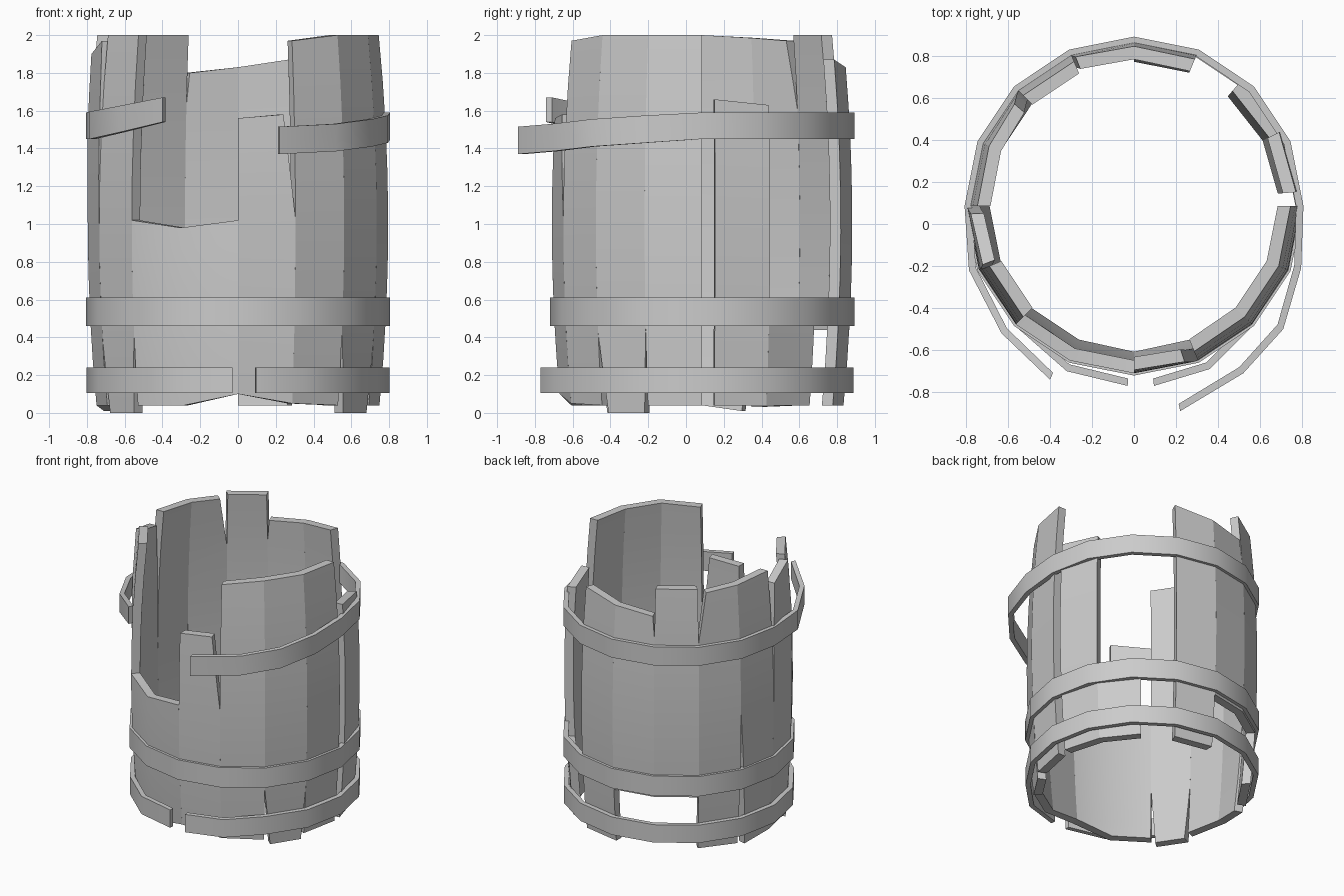
import bpy, bmesh, math

if "Cube" in bpy.data.objects:
    bpy.data.objects.remove(bpy.data.objects["Cube"])

CY = 0.085           # barrel axis sits slightly behind the origin
STEP = math.radians(22.5)
THICK = 0.062
LEVELS = 9


def polar(k, r):
    # k counts sixteenths of a turn, from the front towards +x
    return r * math.sin(k * STEP), CY - r * math.cos(k * STEP)


def radius(z):
    return 0.795 - 0.05 * (z - 1.0) ** 2


def finish(name, bm):
    bmesh.ops.recalc_face_normals(bm, faces=bm.faces)
    me = bpy.data.meshes.new(name)
    bm.to_mesh(me)
    bm.free()
    ob = bpy.data.objects.new(name, me)
    bpy.context.collection.objects.link(ob)
    bpy.ops.object.select_all(action='DESELECT')
    ob.select_set(True)
    bpy.context.view_layer.objects.active = ob
    bpy.ops.object.shade_smooth_by_angle(angle=math.radians(30))
    return ob


def skin(bm, sections, closed=False):
    # join equal vertex loops into a solid strip
    n = len(sections[0])
    pairs = list(zip(sections, sections[1:]))
    if closed:
        pairs.append((sections[-1], sections[0]))
    for a, b in pairs:
        for i in range(n):
            j = (i + 1) % n
            bm.faces.new((a[i], a[j], b[j], b[i]))


def column(bm, k, zb, zt, low=None, high=None, out=0.0):
    # low / high = (z where the split starts, angular shift at the end)
    zs = [zb + (zt - zb) * i / (LEVELS - 1) for i in range(LEVELS)]
    for c in (low, high):
        if c:
            i = min(range(1, LEVELS - 1), key=lambda q: abs(zs[q] - c[0]))
            zs[i] = c[0]
    outer, inner = [], []
    for z in zs:
        kk = k
        if low and z < low[0]:
            kk += low[1] * (low[0] - z) / (low[0] - zb)
        if high and z > high[0]:
            kk += high[1] * (z - high[0]) / (zt - high[0])
        r = radius(z) + out * max(0, z - 1)
        outer.append(bm.verts.new((*polar(kk, r), z)))
        inner.append(bm.verts.new((*polar(kk, r - THICK), z)))
    return outer, inner


def stave(name, cols, out=0.0):
    bm = bmesh.new()
    built = [column(bm, *c, out=out) for c in cols]
    skin(bm, [o + i[::-1] for o, i in built])
    for o, i in (built[0], built[-1]):
        for q in range(LEVELS - 1):
            bm.faces.new((o[q], o[q + 1], i[q + 1], i[q]))
    finish(name, bm)


# Staves: (position, bottom, top, bottom split, top split)
stave("front_low_stave", [(-2, .04, 1.02), (-1, .04, .98), (0, .10, 1.02)])
stave("front_split_stave", [(0, .10, 1.56), (1, .05, 1.58, None, (1.03, -.2))])
stave("front_right_stave", [(1, .05, 1.97), (2, .04, 2.0)])
stave("right_long_stave", [(2, 0, 2.0, (.43, .15)), (3, 0, 2.0, (.43, -.07))])
stave("right_stave", [(3, .04, 2.0), (4, .04, 2.0)])
stave("right_loose_stave", [(4.22, .04, 1.66), (5.2, .04, 1.63)])
stave("right_stub_stave", [(5.2, .04, .5), (6.2, .04, .5)])
stave("back_right_stave", [(7, .04, 1.87), (8, .04, 1.83)])
stave("back_left_stave", [(8, .44, 1.83), (9, .44, 1.80, None, (1.63, -.05))])
stave("back_tall_stave", [(9, .44, 2.0), (10, .44, 2.0)])
stave("left_back_stave", [(10, .04, 1.97, None, (1.6, .2)), (11, .03, 1.985)])
stave("left_stave", [(11, .01, 1.985, (1.05, .2)), (12, .04, 2.0)])
stave("left_bent_stave", [(12, .04, 1.90, None, (1.5, .12)),
                          (13, .04, 1.97, None, (1.63, -.06))], out=.025)
stave("left_long_stave", [(13, 0, 2.0, (.43, .1)), (14, 0, 2.0, (.43, -.12))])


def hoop(name, pts, closed=False, t=0.035):
    # pts: outer x, y, lower z, upper z
    bm = bmesh.new()
    secs = []
    for x, y, z0, z1 in pts:
        f = 1 - t / math.hypot(x, y - CY)
        xi, yi = x * f, CY + (y - CY) * f
        secs.append([bm.verts.new(p) for p in
                     ((x, y, z0), (x, y, z1), (xi, yi, z1), (xi, yi, z0))])
    skin(bm, secs, closed)
    if not closed:
        bm.faces.new(secs[0])
        bm.faces.new(secs[-1])
    finish(name, bm)


def arc(k0, k1, r, z0, z1):
    return [(*polar(k, r), z0, z1) for k in range(k0, k1 + 1)]


# Whole middle hoop
hoop("middle_hoop", arc(0, 15, .806, .46, .61), closed=True)
# Bottom hoop, snapped at the front
hoop("bottom_hoop", [(.095, -.77, .105, .24), (.36, -.69, .105, .24)]
     + arc(2, 14, .803, .105, .24)
     + [(-.32, -.70, .105, .24), (-.03, -.77, .105, .24)])
# Top hoop, snapped and sprung apart
hoop("top_hoop", [(.22, -.89, 1.37, 1.515), (.52, -.71, 1.385, 1.53),
                  (.71, -.50, 1.41, 1.555), (.795, -.21, 1.43, 1.575)]
     + arc(4, 12, .806, 1.45, 1.59)
     + [(-.785, -.22, 1.45, 1.595), (-.63, -.52, 1.485, 1.625),
        (-.40, -.74, 1.54, 1.67)])
